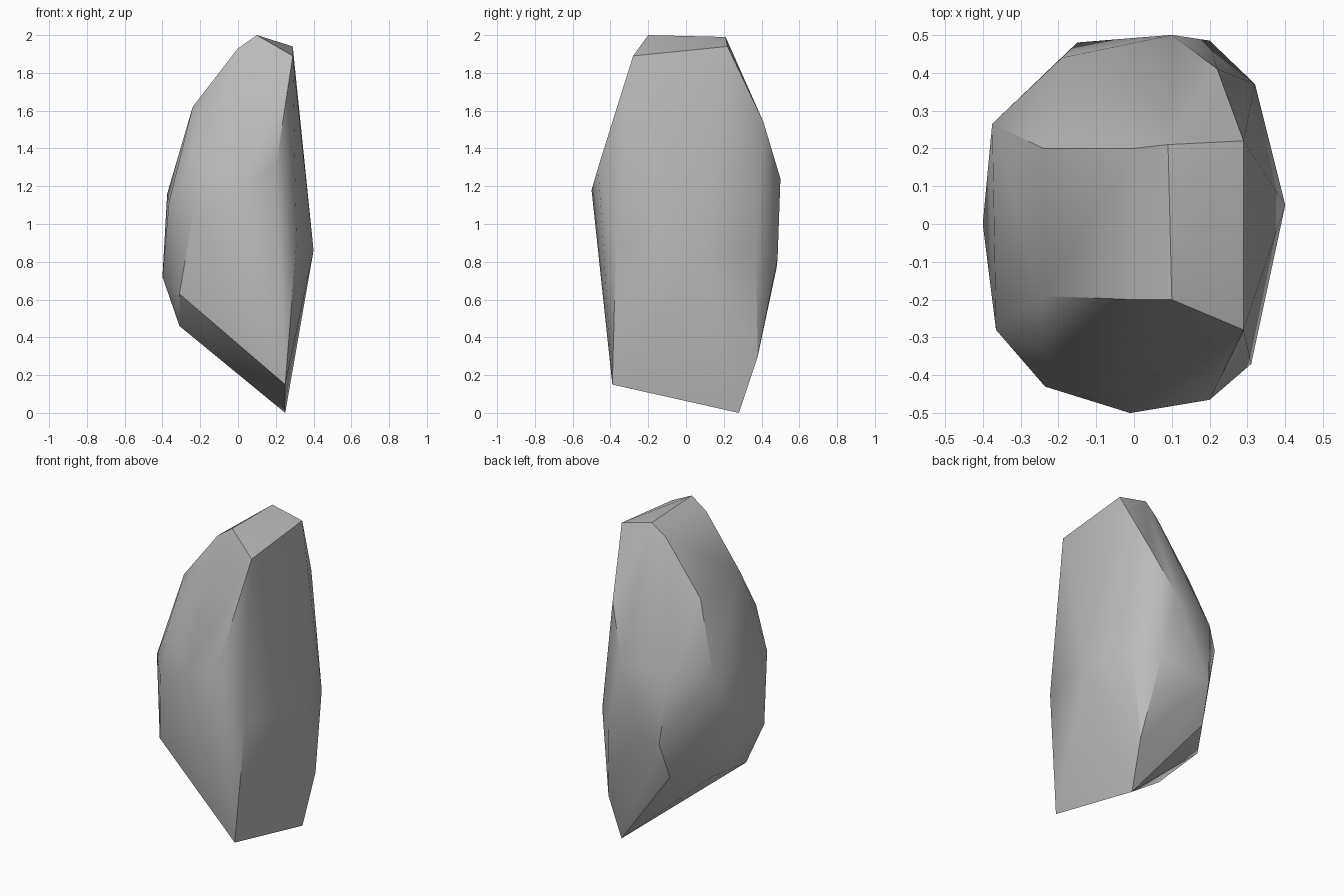
import bpy
import bmesh
import math

default_cube = bpy.data.objects.get("Cube")
if default_cube:
    bpy.data.objects.remove(default_cube, do_unlink=True)


def make_material(name, colour):
    material = bpy.data.materials.new(name)
    material.use_nodes = True
    material.diffuse_color = colour
    shader = next(n for n in material.node_tree.nodes if n.type == "BSDF_PRINCIPLED")
    shader.inputs["Base Color"].default_value = colour
    shader.inputs["Roughness"].default_value = 0.8
    return material


def make_rock(name, corner_groups, material):
    """Wrap the corner points in a convex faceted stone."""
    bm = bmesh.new()
    for group in corner_groups:
        for corner in group:
            bm.verts.new(corner)
    hull = bmesh.ops.convex_hull(bm, input=bm.verts[:])
    spare = [g for g in hull["geom_interior"] if isinstance(g, bmesh.types.BMVert)]
    bmesh.ops.delete(bm, geom=spare, context="VERTS")
    bmesh.ops.recalc_face_normals(bm, faces=bm.faces[:])
    mesh = bpy.data.meshes.new(name)
    bm.to_mesh(mesh)
    bm.free()
    mesh.materials.append(material)
    rock = bpy.data.objects.new(name, mesh)
    bpy.context.collection.objects.link(rock)
    return rock


# Sloping crown and the shoulder below it
crown = [(.1, -.2, 2), (.09, .21, 1.99), (.29, -.28, 1.89), (.29, .22, 1.94),
         (0, -.2, 1.93), (0, .2, 1.92)]
shoulder = [(-.24, -.19, 1.62), (-.24, .2, 1.6), (-.24, -.35, 1.35),
            (.22, .41, 1.54)]

# Bulging front, left and right flanks, and back
front = [(-.01, -.5, 1.18), (.2, -.465, 1.3), (-.235, -.43, 1.07),
         (.31, -.37, .9)]
sides = [(-.375, .265, 1.16), (-.365, -.28, 1.12), (-.4, 0, .72),
         (.4, .05, .86)]
back = [(.1, .5, 1.24), (.2, .485, .82), (.32, .37, .83),
        (-.15, .48, .77), (-.19, .44, 1.18)]

# Slanted underside that ends in a tilted edge
base = [(-.31, -.33, .63), (-.31, -.15, .46), (-.31, .19, .5),
        (-.17, .4, .54), (.27, .38, .3), (.25, -.39, .15), (.25, .28, 0)]

stone_grey = make_material("stone grey", (.5, .5, .5, 1))
rock = make_rock("rock", [crown, shoulder, front, sides, back, base], stone_grey)

# Soft shading on shallow bends, crisp main ridges
bpy.ops.object.select_all(action="DESELECT")
rock.select_set(True)
bpy.context.view_layer.objects.active = rock
bpy.ops.object.shade_smooth_by_angle(angle=math.radians(30))
